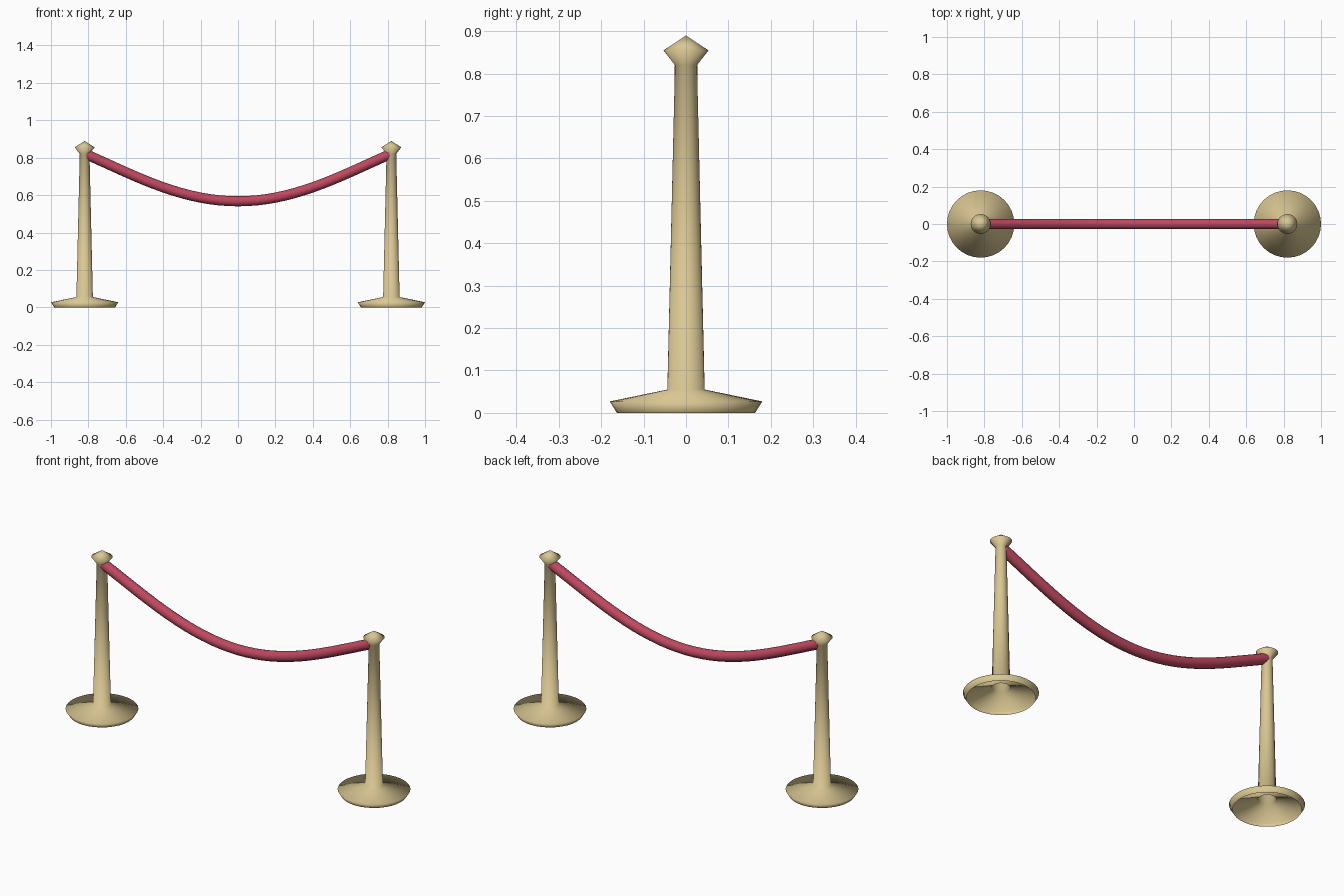
import bpy
import bmesh
from math import pi
from mathutils import Matrix, Vector

cube = bpy.data.objects.get("Cube")
if cube:
    bpy.data.objects.remove(cube, do_unlink=True)


def make_material(name, colour):
    mat = bpy.data.materials.new(name)
    mat.use_nodes = True
    mat.diffuse_color = colour
    for node in mat.node_tree.nodes:
        if node.type == "BSDF_PRINCIPLED":
            node.inputs["Base Color"].default_value = colour
    return mat


brass = make_material("pale brass", (0.70, 0.57, 0.29, 1))
velvet = make_material("red velvet", (0.52, 0.065, 0.115, 1))

POST_X = 0.82


def lathe(name, profile, x, mat, sides=32):
    """Spin a radius/height profile about a vertical axis at x."""
    bm = bmesh.new()
    verts = [bm.verts.new((r, 0, z)) for r, z in profile]
    edges = [bm.edges.new(pair) for pair in zip(verts, verts[1:])]
    bmesh.ops.spin(bm, geom=verts + edges, cent=(0, 0, 0), axis=(0, 0, 1),
                   angle=2 * pi, steps=sides)
    bmesh.ops.remove_doubles(bm, verts=bm.verts, dist=0.0005)
    bmesh.ops.recalc_face_normals(bm, faces=bm.faces)
    # An outward-facing shell has its tip faces pointing up
    bm.normal_update()
    if max(bm.faces, key=lambda f: f.calc_center_median().z).normal.z < 0:
        bmesh.ops.reverse_faces(bm, faces=bm.faces)
    for face in bm.faces:
        face.smooth = True
    mesh = bpy.data.meshes.new(name)
    bm.to_mesh(mesh)
    bm.free()
    mesh.materials.append(mat)
    obj = bpy.data.objects.new(name, mesh)
    obj.location.x = x
    bpy.context.collection.objects.link(obj)


# Posts: hollow dished foot, tapering shaft and pointed knob
post_profile = [(0.163, 0), (0.18, 0.027), (0.044, 0.055),
                (0.026, 0.82), (0.053, 0.855), (0, 0.89)]
for side, sign in (("left", 1), ("right", -1)):
    lathe(side + "_post", post_profile, sign * POST_X, brass)


# Rope: round tube swept along a sagging line
def sag(x):
    t = x / 0.81
    return Vector((x, 0, 0.567 + 0.25 * (1.3 * t**2 - 0.3 * t**4)))


def make_rope(radius=0.027, steps=32, sides=16):
    bm = bmesh.new()
    rings = []
    for i in range(steps + 1):
        x = 0.81 * (2 * i / steps - 1)
        tangent = (sag(x + 0.01) - sag(x - 0.01)).normalized()
        up = Vector((-tangent.z, 0, tangent.x))
        rings.append([
            bm.verts.new(sag(x) + Matrix.Rotation(2 * pi * k / sides, 3, tangent) @ up * radius)
            for k in range(sides)])
    for a, b in zip(rings, rings[1:]):
        for k in range(sides):
            n = (k + 1) % sides
            bm.faces.new((a[k], a[n], b[n], b[k])).smooth = True
    for ring in (rings[0], rings[-1]):
        bm.faces.new(ring)
    bmesh.ops.recalc_face_normals(bm, faces=bm.faces)
    mesh = bpy.data.meshes.new("rope")
    bm.to_mesh(mesh)
    bm.free()
    mesh.materials.append(velvet)
    bpy.context.collection.objects.link(bpy.data.objects.new("rope", mesh))


make_rope()
